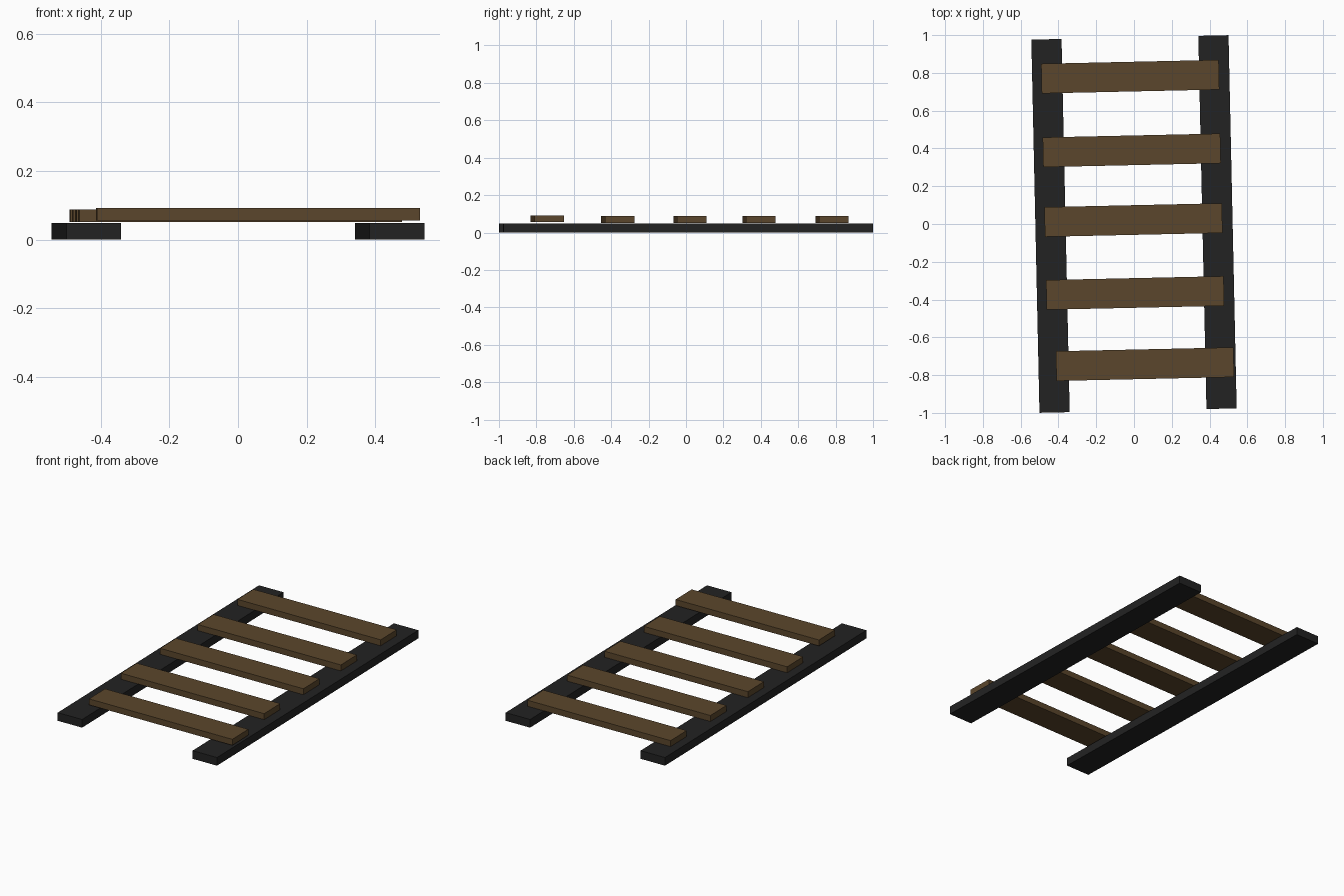
import bpy
import bmesh
import math

if "Cube" in bpy.data.objects:
    bpy.data.objects.remove(bpy.data.objects["Cube"])


def material(name, rgb):
    m = bpy.data.materials.new(name)
    m.diffuse_color = (*rgb, 1.0)
    m.use_nodes = True
    m.node_tree.nodes["Principled BSDF"].inputs["Base Color"].default_value = m.diffuse_color
    return m


black = material("dark_iron", (0.016, 0.016, 0.016))
brown = material("brown_wood", (0.105, 0.062, 0.025))
YAW = math.radians(1.25)  # the whole model is turned slightly


def box(name, size, centre, mat):
    mesh = bpy.data.meshes.new(name)
    bm = bmesh.new()
    bmesh.ops.create_cube(bm, size=1.0)
    bmesh.ops.scale(bm, vec=size, verts=bm.verts)
    bm.to_mesh(mesh)
    bm.free()
    mesh.materials.append(mat)
    obj = bpy.data.objects.new(name, mesh)
    obj.location = centre
    obj.rotation_euler.z = YAW
    bpy.context.collection.objects.link(obj)
    return obj


# Two long flat rails
for side, s in (("left", -1), ("right", 1)):
    box(f"{side}_rail", (0.16, 1.976, 0.049), (s * 0.442, s * 0.01, 0.0245), black)

# Cross slats resting on the rails; the front one is loose and shifted
slats = [(-0.02, 0.78, 0.07), (-0.012, 0.39, 0.07), (-0.003, 0.021, 0.07),
         (0.006, -0.365, 0.07), (0.058, -0.742, 0.0735)]
for i, centre in enumerate(slats, 1):
    box(f"slat_{i}", (0.94, 0.157, 0.036), centre, brown)
